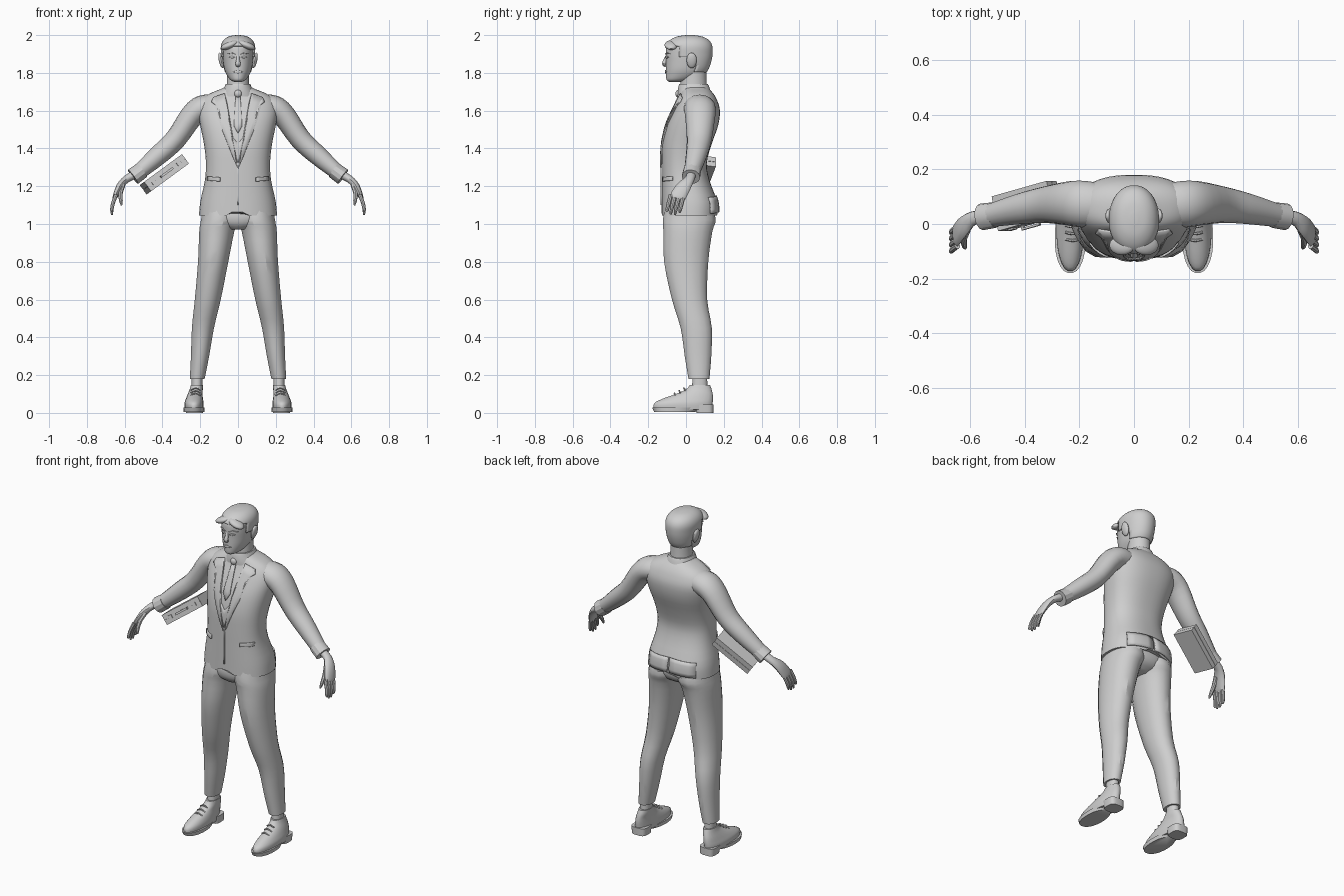
import bpy, bmesh, math
from mathutils import Vector, Matrix
from mathutils.bvhtree import BVHTree

if "Cube" in bpy.data.objects:
    bpy.data.objects.remove(bpy.data.objects["Cube"])

grey = bpy.data.materials.new("plain_grey")
grey.diffuse_color = (0.62, 0.62, 0.62, 1)
grey.use_nodes = True
grey.node_tree.nodes["Principled BSDF"].inputs["Base Color"].default_value = grey.diffuse_color


def finish(name, bm, mirror=False, angle=40):
    bmesh.ops.recalc_face_normals(bm, faces=bm.faces)
    me = bpy.data.meshes.new(name)
    bm.to_mesh(me)
    bm.free()
    me.materials.append(grey)
    ob = bpy.data.objects.new(name, me)
    bpy.context.collection.objects.link(ob)
    bpy.ops.object.select_all(action='DESELECT')
    ob.select_set(True)
    bpy.context.view_layer.objects.active = ob
    bpy.ops.object.shade_smooth_by_angle(angle=math.radians(angle))
    if mirror:
        ob.modifiers.new("mirror", 'MIRROR').use_mirror_merge = False
    return ob


def smooth(rows, k):
    """Catmull-Rom interpolation of rows of numbers."""
    out = []
    for i in range(len(rows) - 1):
        p = [rows[max(0, min(len(rows) - 1, i + j))] for j in (-1, 0, 1, 2)]
        for s in range(k):
            t = s / k
            out.append([0.5 * (2 * b + (c - a) * t + (2 * a - 5 * b + 4 * c - d) * t * t
                               + (3 * b - a - 3 * c + d) * t ** 3) for a, b, c, d in zip(*p)])
    return out + [list(rows[-1])]


def skin(name, rings, mirror=False, angle=40):
    bm = bmesh.new()
    vs = [[bm.verts.new(p) for p in r] for r in rings]
    n = len(vs[0])
    for a, b in zip(vs, vs[1:]):
        for i in range(n):
            bm.faces.new((a[i], a[(i + 1) % n], b[(i + 1) % n], b[i]))
    bm.faces.new(vs[0])
    bm.faces.new(vs[-1])
    return finish(name, bm, mirror, angle)


def loft(name, rows, e=2.2, n=24, k=3, mirror=False, edit=None, angle=40):
    """Stack of rounded outlines; row = z, x0, x1, y0, y1."""
    rings = []
    for z, x0, x1, y0, y1 in smooth(rows, k):
        ring = []
        for i in range(n):
            t = 2 * math.pi * (i + 0.5) / n
            c, s = math.cos(t), math.sin(t)
            ring.append(Vector(((x0 + x1) / 2 + (x1 - x0) / 2 * math.copysign(abs(c) ** (2 / e), c),
                                (y0 + y1) / 2 + (y1 - y0) / 2 * math.copysign(abs(s) ** (2 / e), s), z)))
        rings.append(ring)
    if edit:
        edit(rings)
    return skin(name, rings, mirror, angle)


def sym(rows):
    return [(z, -w, w, a, b) for z, w, a, b in rows]


def tube(name, rows, n=12, k=3, mirror=True, angle=40):
    """Swept oval; row = x, y, z, radius along y, other radius."""
    rows = smooth(rows, k)
    pts = [Vector(r[:3]) for r in rows]
    rings = []
    for i, (p, r) in enumerate(zip(pts, rows)):
        t = (pts[min(i + 1, len(pts) - 1)] - pts[max(i - 1, 0)]).normalized()
        a = Vector((0, 1, 0))
        a = (a - t * a.dot(t)).normalized()
        b = t.cross(a)
        rings.append([p + a * r[3] * math.cos(2 * math.pi * j / n)
                      + b * r[4] * math.sin(2 * math.pi * j / n) for j in range(n)])
    return skin(name, rings, mirror, angle)


def ball(name, loc, size, rot=0, mirror=True):
    bm = bmesh.new()
    bmesh.ops.create_uvsphere(bm, u_segments=16, v_segments=10, radius=1)
    bm.transform(Matrix.Translation(loc) @ Matrix.Rotation(rot, 4, 'Y') @ Matrix.Diagonal((*size, 1)))
    return finish(name, bm, mirror)


def plate(name, poly, base, lift=0.004, side=-1, mirror=True):
    """Thin panel drawn in x, z and pressed onto a surface."""
    me = base.data
    tree = BVHTree.FromPolygons([v.co for v in me.vertices], [p.vertices for p in me.polygons])
    bm = bmesh.new()
    bm.faces.new([bm.verts.new((x, 0, z)) for x, z in poly])
    bmesh.ops.triangulate(bm, faces=bm.faces)
    bmesh.ops.subdivide_edges(bm, edges=bm.edges, cuts=3, use_grid_fill=True)
    for v in bm.verts:
        hit = tree.ray_cast(Vector((v.co.x, side, v.co.z)), Vector((0, -side, 0)))[0]
        if hit:
            v.co.y = hit.y + side * lift
    ob = finish(name, bm, mirror)
    mod = ob.modifiers.new("thickness", 'SOLIDIFY')
    mod.thickness, mod.offset = 0.009, 0
    return ob


# Jacket body with a cutaway front and a rear vent
def hem(rings):
    for p in rings[0]:
        p.z += (0.045 if p.y < 0 else 0.03) * max(0, 1 - abs(p.x) / 0.05)


jacket = loft("jacket", sym([
    (1.045, .207, -.13, .168), (1.12, .2, -.13, .165), (1.23, .176, -.13, .125), (1.32, .17, -.13, .11),
    (1.42, .18, -.127, .135), (1.52, .2, -.106, .17), (1.6, .212, -.072, .18), (1.655, .195, -.045, .165),
    (1.69, .15, -.03, .145), (1.715, .09, -.022, .122), (1.725, .07, -.015, .11)]), e=2.4, n=40, edit=hem)

# Jacket and shirt details
plate("lapel", [(.07, 1.69), (.13, 1.67), (.14, 1.645), (.1, 1.615), (.085, 1.5), (.006, 1.3), (.038, 1.5)], jacket)
plate("pocket_flap", [(.095, 1.225), (.16, 1.23), (.16, 1.252), (.095, 1.247)], jacket)
plate("front_seam", [(-.002, 1.1), (.002, 1.1), (.002, 1.31), (-.002, 1.31)], jacket, .001, mirror=False)
plate("waistcoat", [(-.036, 1.47), (0, 1.425), (.036, 1.47), (0, 1.32)], jacket, .001, mirror=False)
plate("tie", [(-.012, 1.68), (.012, 1.68), (.022, 1.52), (0, 1.48), (-.022, 1.52)], jacket, .003, mirror=False)
plate("rear_flap", [(.008, 1.065), (.16, 1.055), (.155, 1.14), (.004, 1.15)], jacket, .004, side=1)
ball("tie_knot", (0, -.042, 1.69), (.02, .014, .02), mirror=False)
loft("collar", sym([(1.675, .1, -.045, .14), (1.7, .085, -.045, .132), (1.73, .07, -.04, .122),
                    (1.74, .066, -.036, .116)]), n=32, k=2)

# Sleeves and cuffs
tube("sleeve", [(.13, .07, 1.62, .08, .065), (.19, .073, 1.613, .085, .068), (.245, .075, 1.572, .08, .062),
                (.33, .07, 1.45, .066, .056), (.42, .055, 1.365, .056, .052), (.53, .03, 1.27, .042, .04)], n=16)
tube("cuff", [(.508, .033, 1.285, .047, .044), (.556, .026, 1.25, .049, .046)], n=12, k=1, angle=30)

# Hands
tube("palm", [(.53, .03, 1.27, .026, .024), (.59, .02, 1.238, .026, .02), (.625, -.01, 1.2, .038, .019),
              (.648, -.04, 1.15, .042, .014), (.653, -.046, 1.135, .036, .01)])
for i in range(4):
    y, tip = -.08 + i * .023, (1.068, 1.05, 1.048, 1.06)[i]
    tube("finger_%d" % (i + 1), [(.645, y, 1.155, .011, .011), (.662, y - .012, 1.11, .011, .01),
                                 (.668, y - .02, 1.075, .009, .009), (.667, y - .024, tip, .005, .005)], n=8, k=2)
tube("thumb", [(.61, -.02, 1.205, .016, .014), (.622, -.055, 1.165, .013, .012),
               (.62, -.08, 1.125, .01, .01), (.616, -.088, 1.1, .005, .005)], n=8, k=2)

# Trousers
loft("trouser_seat", sym([(1.12, .18, -.1, .13), (1.05, .19, -.118, .148), (1.0, .15, -.11, .13),
                          (.97, .06, -.08, .08)]), n=32)
loft("trouser_leg", [(1.1, -.005, .185, -.11, .14), (1.02, -.003, .198, -.125, .16), (.96, .018, .207, -.122, .142),
                     (.8, .05, .213, -.118, .12), (.6, .09, .23, -.076, .114), (.45, .126, .245, -.03, .138),
                     (.3, .152, .25, -.008, .135), (.18, .176, .256, .012, .125)], n=16, e=2.1, mirror=True, angle=30)

# Shoes and socks
loft("sock", [(.11, .188, .246, .03, .115), (.21, .188, .246, .035, .112)], k=1, n=16, mirror=True)
loft("shoe_upper", [(.018, .184, .282, -.172, .138), (.05, .182, .284, -.17, .142), (.075, .185, .276, -.125, .144),
                    (.1, .188, .266, -.055, .142), (.125, .186, .256, .0, .136), (.148, .186, .25, .02, .128)],
     e=2.1, mirror=True)
loft("shoe_sole", [(.006, .178, .288, -.17, .05), (.028, .176, .29, -.18, .08)], k=1, e=2.2, mirror=True)
loft("shoe_heel", [(0, .184, .276, .055, .145), (.045, .182, .28, .05, .146)], k=1, e=3.5, mirror=True)
for i in range(3):
    y, z = -.055 + i * .025, .102 + i * .014
    tube("lace_%d" % (i + 1), [(.2, y, z - .01, .005, .004), (.224, y - .006, z + .002, .005, .004),
                               (.25, y, z - .01, .005, .004)], n=6, k=2)

# Neck and head
loft("neck", sym([(1.68, .066, -.03, .115), (1.74, .06, -.03, .11), (1.82, .06, -.02, .108)]), e=2, k=2)
head = loft("head", sym([
    (1.753, .022, -.09, -.03), (1.764, .042, -.103, .03), (1.79, .06, -.106, .085), (1.82, .072, -.106, .112),
    (1.86, .079, -.106, .127), (1.9, .083, -.107, .134), (1.94, .084, -.103, .133), (1.968, .072, -.082, .117),
    (1.986, .047, -.045, .083), (1.993, .012, -.0, .038)]), e=2.1, n=40, k=5)

# Hair is a thick shell over the scalp, lower at the back
bm = bmesh.new()
bm.from_mesh(head.data)
bald = []
for f in bm.faces:
    c = f.calc_center_median()
    low = 1.94 if c.y < -.03 else (1.885 if c.y < .045 else 1.805)
    if c.z < low:
        bald.append(f)
bmesh.ops.delete(bm, geom=bald, context='FACES')
hair = finish("hair", bm)
shell = hair.modifiers.new("thickness", 'SOLIDIFY')
shell.thickness, shell.offset = 0.007, 1
ball("fringe", (.044, -.078, 1.947), (.05, .036, .019), math.radians(22))

# Face
tube("nose", [(0, -.1, 1.89, .008, .009), (0, -.108, 1.87, .01, .009), (0, -.116, 1.848, .011, .014),
              (0, -.106, 1.836, .006, .01)], n=10, mirror=False)
plate("eye", [(.016, 1.883), (.03, 1.89), (.046, 1.884), (.03, 1.877)], head, .001)
plate("eyebrow", [(.012, 1.898), (.034, 1.908), (.058, 1.9), (.034, 1.902)], head, .002)
plate("lips", [(-.026, 1.806), (0, 1.814), (.026, 1.806), (0, 1.797)], head, .002, mirror=False)
ball("ear", (.089, .03, 1.866), (.013, .027, .042), math.radians(12))

# Briefcase under one arm
along = Vector((.212, .06, .155)).normalized()
thin = Vector((-.155, 0, .212)).normalized()
deep = thin.cross(along).normalized()
if deep.y > 0:
    deep = -deep
frame = Matrix((along, thin, deep)).transposed().to_4x4()
frame.translation = Vector((-.39, .066, 1.263))


def case_part(name, loc, size):
    bm = bmesh.new()
    bmesh.ops.create_cube(bm, size=1)
    bm.transform(frame @ Matrix.Translation(loc) @ Matrix.Diagonal((*size, 1)))
    finish(name, bm, angle=30)


case_part("case_lower_shell", (0, -.016, 0), (.255, .03, .13))
case_part("case_upper_shell", (0, .016, 0), (.255, .03, .13))
case_part("case_rim", (0, 0, 0), (.25, .01, .126))
case_part("case_handle", (0, 0, .078), (.08, .012, .008))
for s in (-1, 1):
    case_part("handle_post", (s * .036, 0, .07), (.01, .012, .016))
    case_part("case_clasp", (s * .085, 0, .067), (.025, .022, .008))
